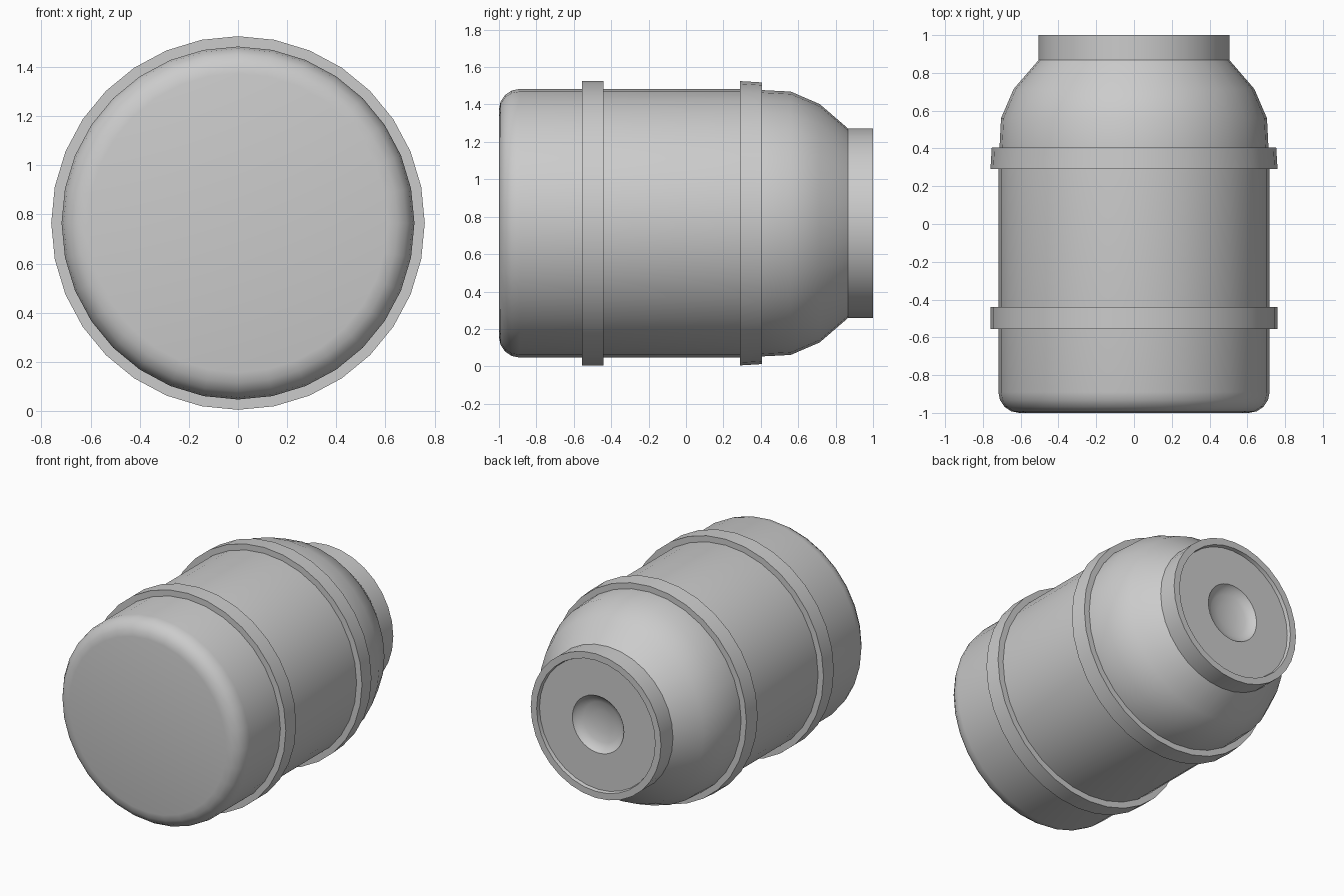
import bpy, bmesh, math

if "Cube" in bpy.data.objects:
    bpy.data.objects.remove(bpy.data.objects["Cube"])

SIDES = 32
CZ = 0.765  # height of the barrel axis


def lathe(name, profile, closed=False, angle=30):
    """Spin (radius, y) points around the horizontal y axis."""
    bm = bmesh.new()
    rings = []
    for r, y in profile:
        if r == 0:
            rings.append([bm.verts.new((0, y, CZ))] * SIDES)
        else:
            rings.append([bm.verts.new((r * math.sin(math.tau * i / SIDES), y,
                                        CZ + r * math.cos(math.tau * i / SIDES)))
                          for i in range(SIDES)])
    pairs = list(zip(rings, rings[1:]))
    if closed:
        pairs.append((rings[-1], rings[0]))
    for a, b in pairs:
        for i in range(SIDES):
            j = (i + 1) % SIDES
            bm.faces.new(list(dict.fromkeys((a[i], a[j], b[j], b[i]))))
    bmesh.ops.recalc_face_normals(bm, faces=bm.faces)
    me = bpy.data.meshes.new(name)
    bm.to_mesh(me)
    bm.free()
    ob = bpy.data.objects.new(name, me)
    bpy.context.collection.objects.link(ob)
    bpy.ops.object.select_all(action='DESELECT')
    ob.select_set(True)
    bpy.context.view_layer.objects.active = ob
    bpy.ops.object.shade_smooth_by_angle(angle=math.radians(angle))
    return ob


# Barrel shell: flat base, rounded base edge, straight wall, shoulder
B = 0.11
base_edge = [(0.718 - B + B * math.sin(t), -1 + B - B * math.cos(t))
             for t in (math.pi / 2 * k / 4 for k in range(5))]
shell = [(0, -1)] + base_edge + [(0.718, 0.29), (0.712, 0.405), (0.704, 0.56),
                                 (0.637, 0.715), (0.506, 0.867)]
# Neck, rim and shallow lid recess with a round dimple
neck = [(0.506, 1.0), (0.46, 1.0), (0.455, 0.975), (0.2, 0.975)]
dimple = [(0.2 * math.cos(t), 0.975 - 0.06 * math.sin(t))
          for t in (math.pi / 2 * k / 4 for k in range(1, 4))] + [(0, 0.915)]
lathe("barrel_body", shell + neck + dimple, angle=35)

# Raised hoops
for name, y0, y1, r0, r1 in (("front_hoop", -0.555, -0.44, 0.76, 0.76),
                             ("rear_hoop", 0.29, 0.405, 0.76, 0.753)):
    lathe(name, [(0.69, y0), (r0, y0), (r1, y1), (0.69, y1)], closed=True)
